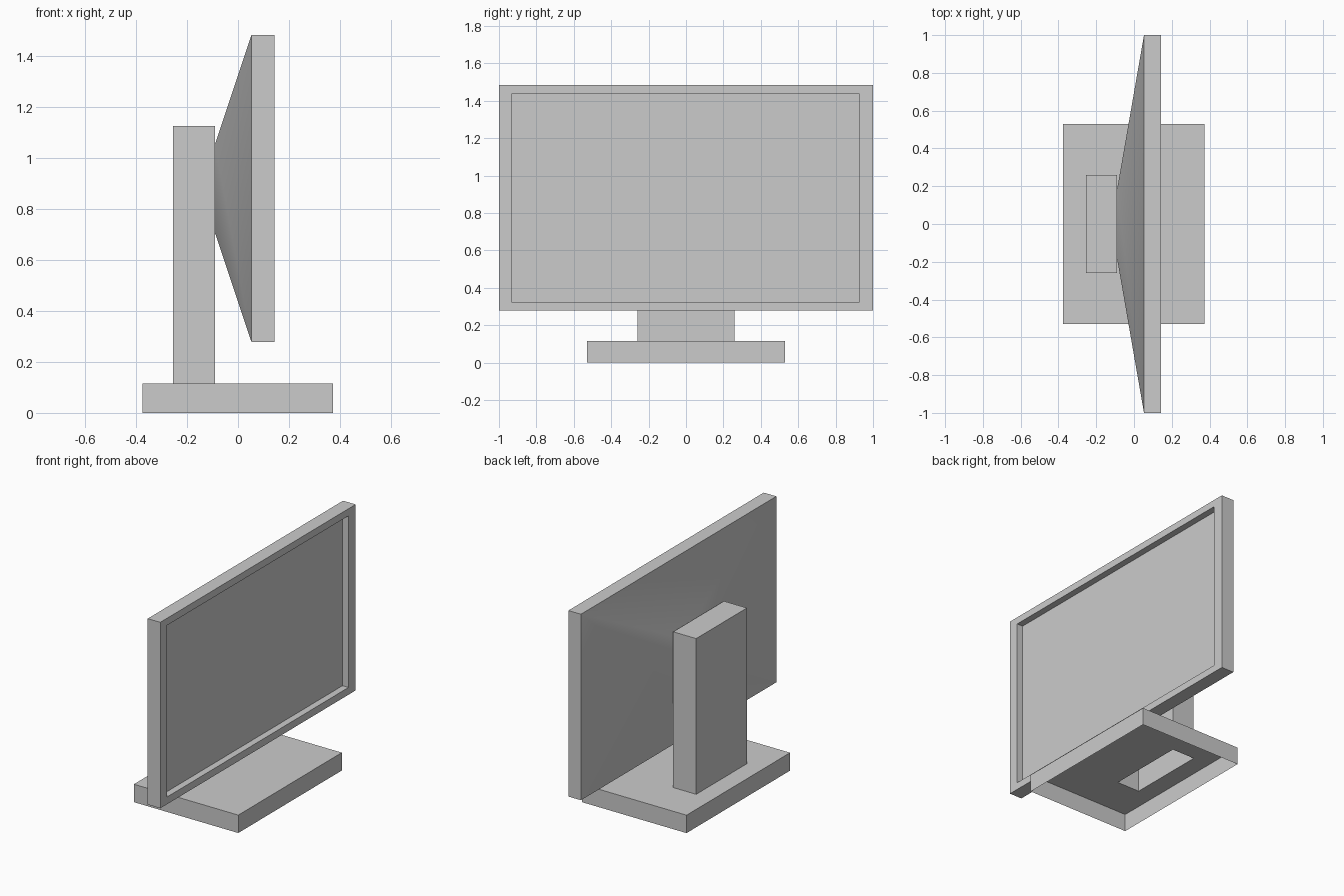
import bpy

cube = bpy.data.objects.get("Cube")
if cube:
    bpy.data.objects.remove(cube, do_unlink=True)

grey = bpy.data.materials.new("light grey")
grey.use_nodes = True
colour = (0.6, 0.6, 0.6, 1)
grey.diffuse_color = colour
grey.node_tree.nodes["Principled BSDF"].inputs["Base Color"].default_value = colour


def loft(name, axis, rings, cap_start=False, cap_end=False):
    """Skin rectangles (position, u0, u1, v0, v1) stacked along x or z."""
    verts, faces = [], []
    for p, u0, u1, v0, v1 in rings:
        for u, v in ((u0, v0), (u1, v0), (u1, v1), (u0, v1)):
            verts.append((p, u, v) if axis == "x" else (u, v, p))
    for r in range(len(rings) - 1):
        a = 4 * r
        for i in range(4):
            j = (i + 1) % 4
            faces.append((a + i, a + j, a + j + 4, a + i + 4))
    if cap_start:
        faces.append((3, 2, 1, 0))
    if cap_end:
        n = len(verts)
        faces.append((n - 4, n - 3, n - 2, n - 1))
    mesh = bpy.data.meshes.new(name)
    mesh.from_pydata(verts, [], faces)
    mesh.materials.append(grey)
    obj = bpy.data.objects.new(name, mesh)
    bpy.context.collection.objects.link(obj)
    return obj


# Hollow foot and column in one shell, open underneath
foot = (-0.375, 0.373, -0.53, 0.53)
column = (-0.255, -0.09, -0.26, 0.26)
loft("stand", "z", [(0, *foot), (0.116, *foot), (0.116, *column), (1.125, *column)],
     cap_end=True)

# Screen housing: tapered back, rim, bezel and recessed display
outer = (-1, 1, 0.278, 1.483)
inner = (-0.932, 0.927, 0.325, 1.437)
screen = loft("screen", "x", [(-0.09, -0.18, 0.18, 0.705, 1.055),
                              (0.053, *outer), (0.143, *outer),
                              (0.143, *inner), (0.1, *inner)], cap_end=True)

# Soft shading across the tapered back only
bpy.ops.object.select_all(action="DESELECT")
screen.select_set(True)
bpy.context.view_layer.objects.active = screen
bpy.ops.object.shade_smooth_by_angle(angle=0.6)
